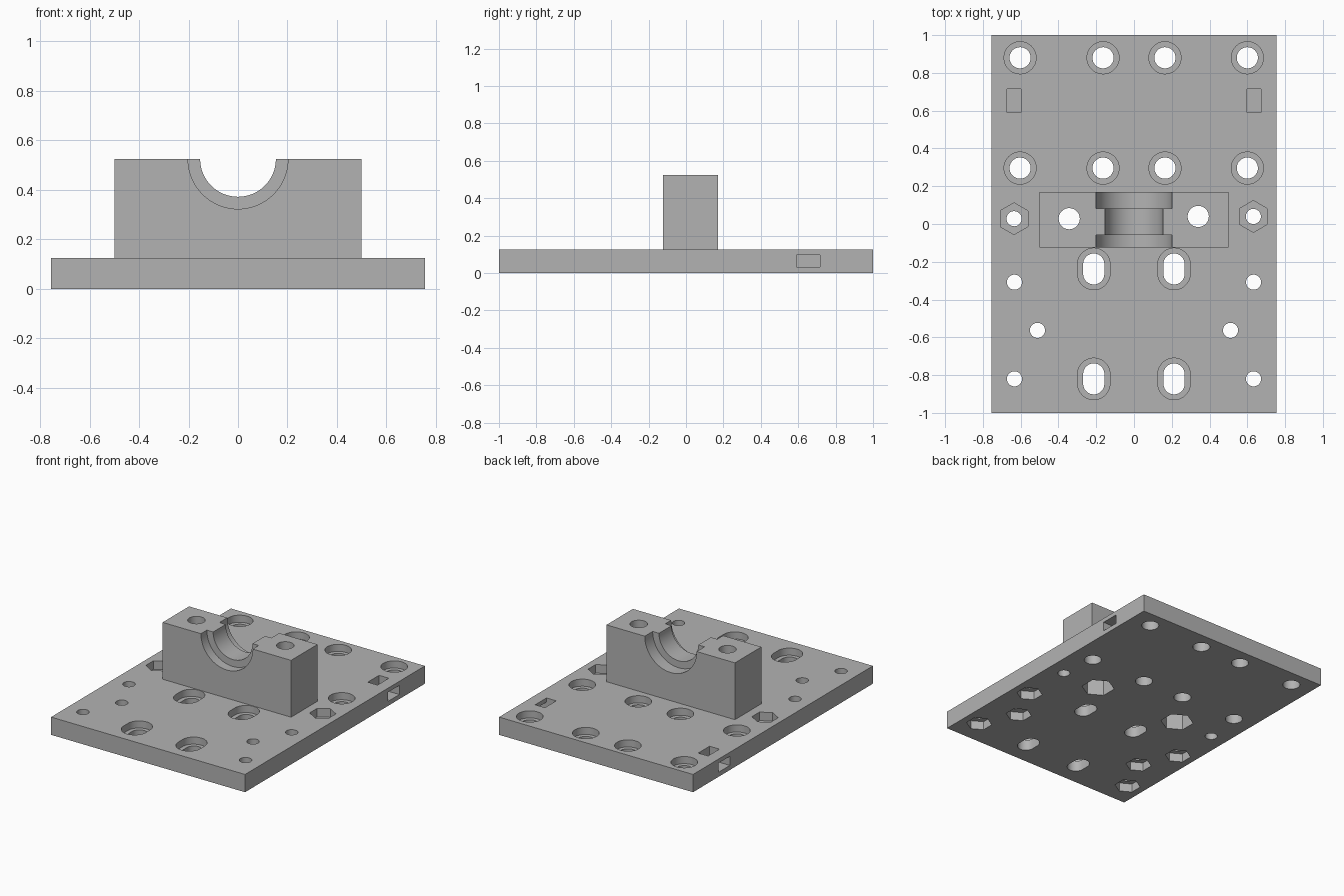
import bpy
import bmesh
from math import cos, sin, pi, radians

cube = bpy.data.objects.get("Cube")
if cube:
    bpy.data.objects.remove(cube)

grey = bpy.data.materials.new("plain grey")
grey.use_nodes = True
grey.diffuse_color = (0.45, 0.45, 0.45, 1)
grey.node_tree.nodes["Principled BSDF"].inputs["Base Color"].default_value = grey.diffuse_color

TOP = 0.125          # top of the plate
BLOCK_TOP = 0.525
ABOVE, BELOW = 0.7, -0.1


def ring(x, y, r, sides=48, stretch=0.0):
    """Regular outline with corners towards y; stretch turns a circle into a slot."""
    pts = []
    for i in range(sides):
        a = pi / 2 + 2 * pi * (i + (0.5 if stretch else 0)) / sides
        dy = stretch if sin(a) > 0 else -stretch
        pts.append((x + r * cos(a), y + r * sin(a) + dy))
    return pts


def rect(x0, x1, y0, y1):
    return [(x0, y0), (x1, y0), (x1, y1), (x0, y1)]


def make(name, prisms):
    """One object from (outline, low, high, axis) prisms."""
    bm = bmesh.new()
    for outline, low, high, axis in prisms:
        place = (lambda u, v, w: (u, v, w)) if axis == "z" else (lambda u, v, w: (u, w, v))
        a = [bm.verts.new(place(u, v, low)) for u, v in outline]
        b = [bm.verts.new(place(u, v, high)) for u, v in outline]
        bm.faces.new(a)
        bm.faces.new(b)
        for i in range(len(a)):
            j = (i + 1) % len(a)
            bm.faces.new((a[i], a[j], b[j], b[i]))
    bmesh.ops.recalc_face_normals(bm, faces=bm.faces)
    mesh = bpy.data.meshes.new(name)
    bm.to_mesh(mesh)
    bm.free()
    mesh.materials.append(grey)
    obj = bpy.data.objects.new(name, mesh)
    bpy.context.collection.objects.link(obj)
    return obj


def cut(part, cutter):
    mod = part.modifiers.new("cut", "BOOLEAN")
    mod.operation = "DIFFERENCE"
    mod.solver = "EXACT"
    mod.object = cutter
    bpy.context.view_layer.objects.active = part
    bpy.ops.object.modifier_apply(modifier=mod.name)


# Hole positions
bolts = [(x, y) for x in (-0.603, -0.164, 0.164, 0.6) for y in (0.88, 0.296)]
slots = [(x, y) for x in (-0.213, 0.212) for y in (-0.238, -0.82)]
top_nuts = [(-0.635, 0.028), (0.632, 0.04)]
block_bolts = [(-0.343, 0.028), (0.34, 0.04)]
under_nuts = [(s * x, y) for s in (-1, 1)
              for x, y in ((0.633, -0.308), (0.633, -0.82), (0.511, -0.563))]

# Solid parts
plate = make("base_plate", [(rect(-0.755, 0.755, -1, 1), 0, TOP, "z")])
block = make("bearing_block", [(rect(-0.5, 0.5, -0.124, 0.17), TOP, BLOCK_TOP, "z")])

# Through holes and tie entry from the sides
through = [(ring(x, y, 0.056), BELOW, ABOVE, "z") for x, y in bolts + block_bolts]
through += [(ring(x, y, 0.056, stretch=0.026), BELOW, ABOVE, "z") for x, y in slots]
through += [(ring(x, y, 0.04), BELOW, ABOVE, "z") for x, y in top_nuts + under_nuts]
through += [(rect(min(s * 0.6, s), max(s * 0.6, s), 0.59, 0.716), 0.032, 0.096, "z")
            for s in (-1, 1)]

# Counterbores, nut pockets and tie exits on the top
pockets = [(ring(x, y, 0.085), 0.075, ABOVE, "z") for x, y in bolts]
pockets += [(ring(x, y, 0.086, stretch=0.024), 0.075, ABOVE, "z") for x, y in slots]
pockets += [(ring(x, y, 0.084, 6), 0.065, ABOVE, "z") for x, y in top_nuts]
pockets += [(ring(x, y, 0.084, 6), BELOW, 0.06, "z") for x, y in under_nuts]
pockets += [(ring(x, y, 0.107, 6), BELOW, 0.2, "z") for x, y in block_bolts]
pockets += [(rect(min(s * 0.597, s * 0.673), max(s * 0.597, s * 0.673), 0.59, 0.716),
             0.032, ABOVE, "z") for s in (-1, 1)]

# Bearing seats at the ends of the groove and the narrower middle
groove = [(ring(0, BLOCK_TOP, 0.153, 96), -0.3, 0.3, "y")]
seats = [(ring(0, BLOCK_TOP, 0.202, 96), -0.3, -0.058, "y"),
         (ring(0, BLOCK_TOP, 0.202, 96), 0.082, 0.3, "y")]

for name, prisms, parts in (("through_cutter", through, (plate, block)),
                            ("pocket_cutter", pockets, (plate, block)),
                            ("groove_cutter", groove, (block,)),
                            ("seat_cutter", seats, (block,))):
    cutter = make(name, prisms)
    for part in parts:
        cut(part, cutter)
    bpy.data.objects.remove(cutter)

# Smooth round walls, crisp edges
for part in (plate, block):
    bpy.ops.object.select_all(action="DESELECT")
    part.select_set(True)
    bpy.context.view_layer.objects.active = part
    bpy.ops.object.shade_smooth_by_angle(angle=radians(30))
